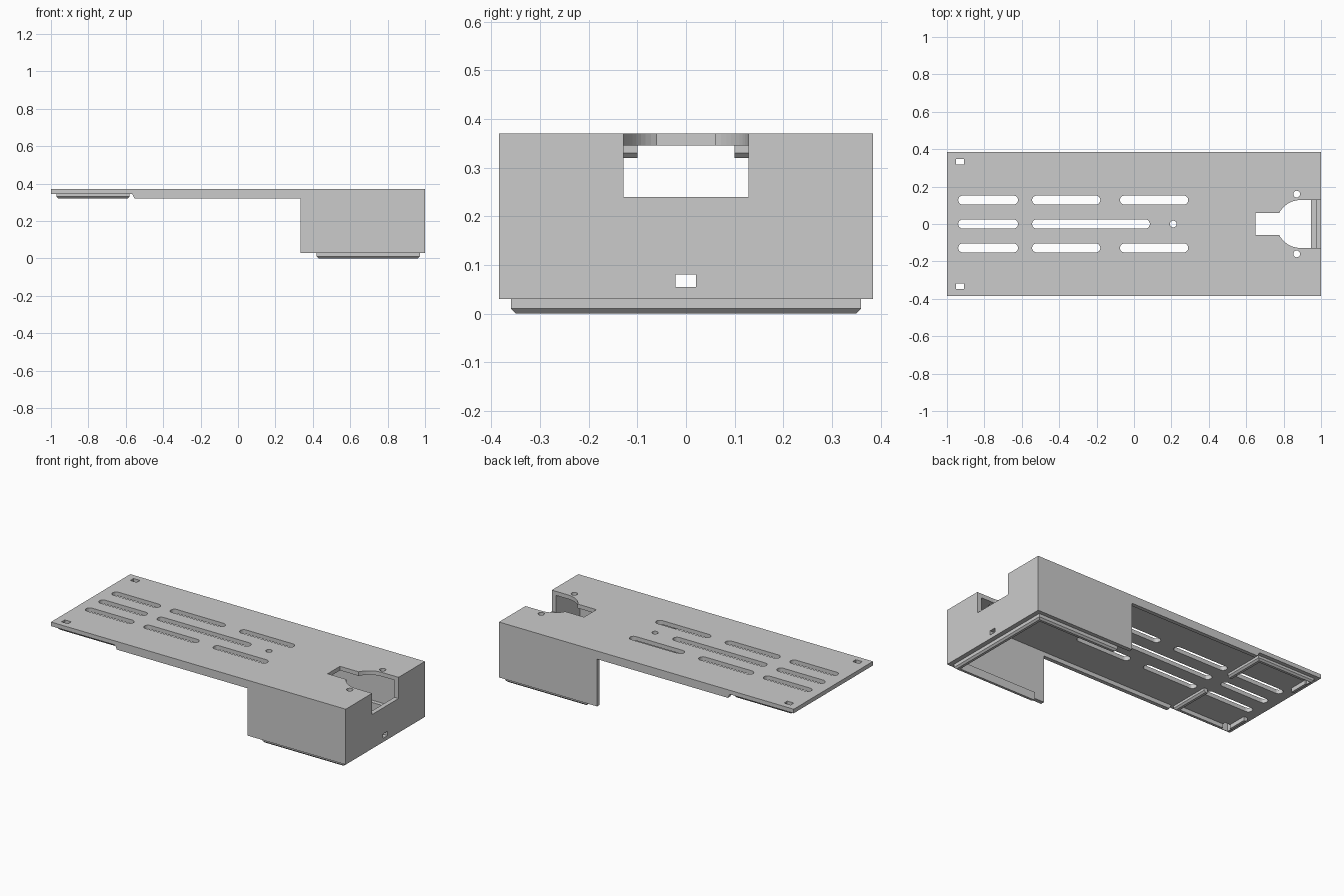
import bpy, bmesh, math

cube = bpy.data.objects.get("Cube")
if cube:
    bpy.data.objects.remove(cube, do_unlink=True)

grey = bpy.data.materials.new("plain_grey")
grey.use_nodes = True
COLOUR = (0.6, 0.6, 0.6, 1)
grey.diffuse_color = COLOUR
grey.node_tree.nodes["Principled BSDF"].inputs["Base Color"].default_value = COLOUR


def loft(name, layers, axis="z"):
    """Solid through matching 2D outlines, each given with its depth on the axis."""
    place = {"x": lambda a, b, d: (d, a, b),
             "y": lambda a, b, d: (a, d, b),
             "z": lambda a, b, d: (a, b, d)}[axis]
    bm = bmesh.new()
    rings = [[bm.verts.new(place(a, b, d)) for a, b in pts] for pts, d in layers]
    bm.faces.new(rings[0])
    bm.faces.new(rings[-1])
    n = len(rings[0])
    for low, high in zip(rings, rings[1:]):
        for i in range(n):
            j = (i + 1) % n
            bm.faces.new((low[i], low[j], high[j], high[i]))
    bmesh.ops.recalc_face_normals(bm, faces=bm.faces)
    mesh = bpy.data.meshes.new(name)
    bm.to_mesh(mesh)
    bm.free()
    mesh.materials.append(grey)
    ob = bpy.data.objects.new(name, mesh)
    bpy.context.collection.objects.link(ob)
    return ob


def prism(name, pts, lo, hi, axis="z"):
    return loft(name, [(pts, lo), (pts, hi)], axis)


def rect(x0, x1, y0, y1):
    return [(x0, y0), (x1, y0), (x1, y1), (x0, y1)]


def arc(cx, cy, r, start, end, steps=10):
    angles = [math.radians(start + (end - start) * i / steps) for i in range(steps + 1)]
    return [(cx + r * math.cos(a), cy + r * math.sin(a)) for a in angles]


def slot(x0, x1, y, r=0.024):
    return arc(x0 + r, y, r, 90, 270) + arc(x1 - r, y, r, -90, 90)


def cut(target, cutter):
    """Subtract the cutter from the target and discard it."""
    cutter.hide_render = True
    mod = target.modifiers.new("cut", "BOOLEAN")
    mod.operation = "DIFFERENCE"
    mod.solver = "EXACT"
    mod.object = cutter
    bpy.context.view_layer.objects.active = target
    bpy.ops.object.modifier_apply(modifier=mod.name)
    bpy.data.objects.remove(cutter, do_unlink=True)


TOP, UNDER, RIM, BASE = 0.37, 0.345, 0.32, 0.03
WIDE, INNER, LIP_IN, END = 0.384, 0.36, 0.335, 0.972

# Cover: side outline pulled across, then hollowed from below
side = [(-1, TOP), (-1, UNDER), (-0.565, UNDER), (-0.553, RIM), (0.335, RIM),
        (0.335, BASE), (1, BASE), (1, TOP)]
cover = prism("cover_shell", side, -WIDE, WIDE, "y")
cut(cover, prism("hollow", rect(-0.7, END, -INNER, INNER), -0.1, UNDER))

# Ventilation slots
for y in (-0.128, 0.128):
    for x0, x1 in ((-0.94, -0.62), (-0.545, -0.18), (-0.075, 0.29)):
        cut(cover, prism("slot", slot(x0, x1, y), 0.3, 0.5))
for x0, x1 in ((-0.94, -0.62), (-0.545, 0.085)):
    cut(cover, prism("slot", slot(x0, x1, 0), 0.3, 0.5))

# Screw holes
for x, y in ((0.21, 0), (0.87, 0.16), (0.87, -0.16)):
    cut(cover, prism("hole", arc(x, y, 0.018, 0, 345, 23), 0.3, 0.5))

# Keyhole opening in the top, notch and small window in the end wall
R = 0.128
opening = ([(1.1, R)] + arc(0.89, 0, R, 90, 152) + [(0.65, 0.06), (0.65, -0.06)]
           + arc(0.89, 0, R, 208, 270) + [(1.1, -R)])
cut(cover, prism("opening", opening, 0.3, 0.5))
cut(cover, prism("notch", rect(-R, R, 0.24, 0.5), 0.93, 1.1, "x"))
cut(cover, prism("window", rect(-0.022, 0.021, 0.054, 0.08), 0.93, 1.1, "x"))


# Base lip: three-sided strip inside the box with a chamfered foot
def base_outline(c):
    x, y = END - c, INNER - c
    return [(0.42 + c, LIP_IN), (0.42 + c, y), (x, y), (x, -y), (0.42 + c, -y),
            (0.42 + c, -LIP_IN), (0.947, -LIP_IN), (0.947, LIP_IN)]


loft("base_lip", [(base_outline(0.01), 0), (base_outline(0), 0.01), (base_outline(0), 0.05)])


# End lips: a bracket under each side of the thin end
def end_outline(s, c):
    pts = [(-0.97 + c, 0.2), (-0.97 + c, INNER - c), (-0.58 - c, INNER - c), (-0.58 - c, 0.1),
           (-0.605, 0.1), (-0.605, LIP_IN), (-0.945, LIP_IN), (-0.945, 0.2)]
    return [(x, s * y) for x, y in pts]


for s, label in ((1, "back"), (-1, "front")):
    lip = loft(label + "_end_lip", [(end_outline(s, 0.01), RIM), (end_outline(s, 0), RIM + 0.01),
                                    (end_outline(s, 0), UNDER)])
    # Square corner hole through plate and lip
    for part in (cover, lip):
        y0, y1 = sorted((s * 0.317, s * 0.348))
        cut(part, prism("corner_hole", rect(-0.953, -0.909, y0, y1), 0.3, 0.5))
